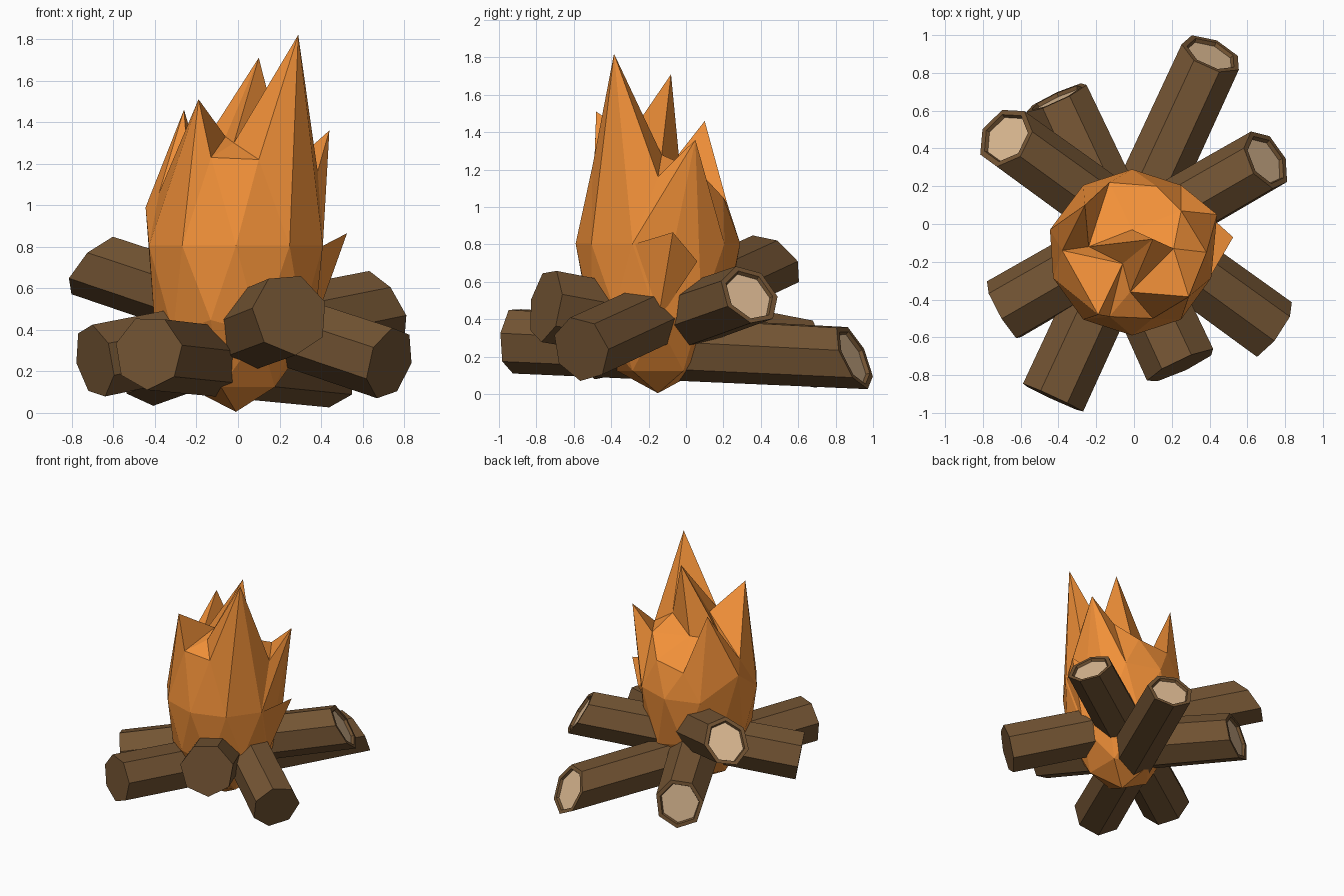
import bpy, bmesh, math
from mathutils import Vector

if "Cube" in bpy.data.objects:
    bpy.data.objects.remove(bpy.data.objects["Cube"])


def material(name, rgb):
    m = bpy.data.materials.new(name)
    m.diffuse_color = (*rgb, 1)
    m.use_nodes = True
    m.node_tree.nodes["Principled BSDF"].inputs["Base Color"].default_value = m.diffuse_color
    return m


BARK = material("bark", (0.17, 0.088, 0.033))
WOOD = material("cut_wood", (0.72, 0.49, 0.29))
FLAME = material("flame", (0.88, 0.28, 0.04))


def add_object(name, bm, mats):
    bmesh.ops.recalc_face_normals(bm, faces=bm.faces)
    me = bpy.data.meshes.new(name)
    bm.to_mesh(me)
    bm.free()
    for m in mats:
        me.materials.append(m)
    ob = bpy.data.objects.new(name, me)
    bpy.context.collection.objects.link(ob)


def log(name, front, back, r_front, r_back, tilt, turn, sides=7):
    """Tapered faceted log; the back end is cut at a slant and shows pale wood."""
    bm = bmesh.new()
    front, back = Vector(front), Vector(back)
    axis = (back - front).normalized()
    side = axis.cross(Vector((0, 0, 1))).normalized()
    up = side.cross(axis)
    rings = []
    for centre, r, slant in ((front, r_front, 0), (back, r_back, tilt)):
        ring = []
        for i in range(sides):
            a = turn + math.tau * i / sides
            h = r * math.sin(a)
            ring.append(bm.verts.new(centre + side * r * math.cos(a) + up * h - axis * slant * h))
        rings.append(ring)
    for i in range(sides):
        j = (i + 1) % sides
        bm.faces.new((rings[0][i], rings[0][j], rings[1][j], rings[1][i]))
    bm.faces.new(rings[0][::-1])
    cut = bm.faces.new(rings[1])
    bmesh.ops.recalc_face_normals(bm, faces=bm.faces)
    # bark rim, then slightly sunken pale face
    bmesh.ops.inset_region(bm, faces=[cut], thickness=0.03)
    bmesh.ops.inset_region(bm, faces=[cut], thickness=0.008, depth=-0.02)
    cut.material_index = 1
    add_object(name, bm, (BARK, WOOD))


# Four crossing logs
log("log_long", (-0.43, -0.92, 0.29), (0.41, 0.90, 0.20), 0.18, 0.17, 0.5, 0.2)
log("log_right", (-0.69, -0.46, 0.25), (0.70, 0.34, 0.53), 0.18, 0.17, 0.4, 0.5)
log("log_left", (0.73, -0.56, 0.24), (-0.68, 0.46, 0.71), 0.18, 0.17, 0.5, 0.0)
log("log_short", (0.25, -0.75, 0.475), (-0.41, 0.67, 0.22), 0.20, 0.18, 0.3, 0.3)

# Fire: stretched icosphere whose upper points are pulled into tongues and valleys
bm = bmesh.new()
bmesh.ops.create_icosphere(bm, subdivisions=2, radius=1)
for v in bm.verts:
    v.co = Vector((v.co.x * 0.44 - 0.01, v.co.y * 0.44 - 0.15, v.co.z * 0.8 + 0.805))

pulls = [
    # tongues
    ((0.29, -0.37, 1.22), (0.29, -0.385, 1.82)),
    ((-0.33, -0.38, 1.16), (-0.19, -0.48, 1.51)),
    ((-0.33, 0.08, 1.16), (-0.26, 0.10, 1.46)),
    ((0.41, -0.01, 0.80), (0.44, 0.05, 1.36)),
    ((-0.01, -0.15, 1.60), (0.10, -0.08, 1.71)),
    # valleys around the rim
    ((0.11, -0.52, 1.16), (0.10, -0.50, 1.22)),
    ((-0.12, -0.50, 1.22), (-0.13, -0.49, 1.23)),
    ((-0.38, -0.15, 1.22), (-0.38, -0.14, 1.06)),
    ((-0.43, -0.01, 0.80), (-0.445, -0.03, 0.99)),
    ((-0.12, 0.20, 1.22), (-0.13, 0.22, 1.02)),
    ((0.11, 0.19, 1.16), (0.12, 0.20, 1.05)),
    ((0.29, 0.07, 1.22), (0.25, 0.07, 1.19)),
    # hollow crown
    ((0.06, -0.37, 1.48), (-0.02, -0.36, 1.30)),
    ((-0.20, -0.28, 1.48), (-0.06, -0.21, 1.33)),
    ((-0.20, -0.01, 1.48), (-0.24, -0.12, 1.18)),
    ((0.06, 0.07, 1.48), (-0.01, -0.03, 1.19)),
    ((0.22, -0.15, 1.48), (0.21, -0.13, 1.28)),
]
found = [(min(bm.verts, key=lambda v: (v.co - Vector(a)).length), Vector(b)) for a, b in pulls]
for v, target in found:
    v.co = target
add_object("fire", bm, (FLAME,))

# Small side tongue
bm = bmesh.new()
tip, a, b, c = [bm.verts.new(p) for p in (
    (0.525, -0.07, 0.865), (0.40, -0.285, 0.80), (0.38, 0.06, 0.71), (0.355, -0.15, 0.39))]
for tri in ((tip, a, b), (tip, b, c), (tip, c, a), (a, c, b)):
    bm.faces.new(tri)
add_object("side_tongue", bm, (FLAME,))
